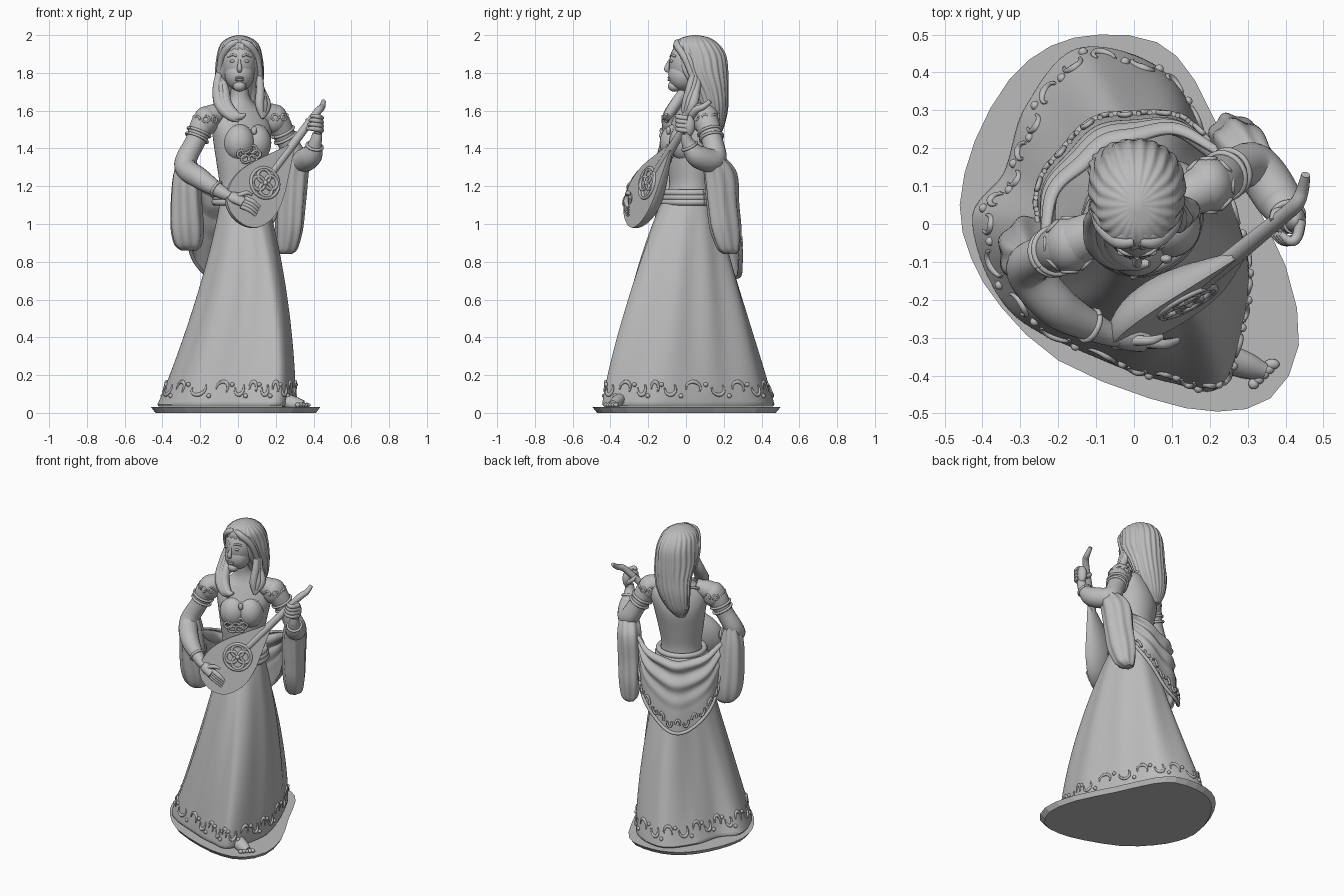
import bpy, bmesh
from math import sin, cos, pi, atan2, radians, floor
from mathutils import Vector

old = bpy.data.objects.get("Cube")
if old:
    bpy.data.objects.remove(old, do_unlink=True)

stone = bpy.data.materials.new("plain grey")
stone.use_nodes = True
GREY = (0.5, 0.5, 0.5, 1)
stone.diffuse_color = GREY
stone.node_tree.nodes["Principled BSDF"].inputs["Base Color"].default_value = GREY

# Body frame: the torso is turned towards the front left
TURN = radians(30)
SIDE = Vector((cos(TURN), sin(TURN), 0))
FRONT = Vector((sin(TURN), -cos(TURN), 0))
UP = Vector((0, 0, 1))


def curve_at(keys, u, closed=False):
    """Smooth curve through keys of any length, u from 0 to 1."""
    n = len(keys)
    t = u * (n if closed else n - 1)
    k = floor(t) if closed else max(0, min(int(t), n - 2))
    f = t - k
    pick = (lambda i: keys[i % n]) if closed else (lambda i: keys[max(0, min(i, n - 1))])
    a, b, c, d = (pick(k + j) for j in (-1, 0, 1, 2))
    return [q + f / 2 * (r - p + f * (2 * p - 5 * q + 4 * r - s + f * (3 * (q - r) + s - p)))
            for p, q, r, s in zip(a, b, c, d)]


def spline(keys, n):
    return [curve_at(keys, i / (n - 1)) for i in range(n)]


def finish(name, bm, smooth=True):
    bmesh.ops.recalc_face_normals(bm, faces=bm.faces)
    mesh = bpy.data.meshes.new(name)
    bm.to_mesh(mesh)
    bm.free()
    mesh.materials.append(stone)
    if smooth:
        mesh.shade_smooth()
        mesh.set_sharp_from_angle(angle=radians(50))
    obj = bpy.data.objects.new(name, mesh)
    bpy.context.collection.objects.link(obj)
    return obj


def surface(name, rows, closed=True, smooth=True):
    bm = bmesh.new()
    grid = [[bm.verts.new(p) for p in row] for row in rows]
    n = len(grid[0])
    for low, high in zip(grid, grid[1:]):
        for j in range(n if closed else n - 1):
            k = (j + 1) % n
            bm.faces.new((low[j], low[k], high[k], high[j]))
    if closed:
        bm.faces.new(grid[0])
        bm.faces.new(grid[-1])
    return finish(name, bm, smooth)


def loft(name, keys, turn=0, folds=0, depth=0, rows=40, sides=72):
    """Stack of ellipses; each key is height, centre x, centre y, radius x, radius y."""
    out = []
    for z, x, y, rx, ry in spline(keys, rows):
        row = []
        for j in range(sides):
            a = 2 * pi * j / sides
            g = 1 + depth * cos(folds * a + 3 * z)
            p, q = abs(rx) * g * cos(a), abs(ry) * g * sin(a)
            row.append((x + p * cos(turn) - q * sin(turn), y + p * sin(turn) + q * cos(turn), z))
        out.append(row)
    return surface(name, out)


def tube(name, keys, n=20, sides=12, flat=1):
    """Round rod along keys of x, y, z, radius."""
    pts = spline(keys, n)
    axis = Vector(pts[1][:3]) - Vector(pts[0][:3])
    side = axis.orthogonal()
    rows = []
    for i, p in enumerate(pts):
        axis = (Vector(pts[min(i + 1, n - 1)][:3]) - Vector(pts[max(i - 1, 0)][:3])).normalized()
        side = (side - axis * side.dot(axis)).normalized()
        other = axis.cross(side)
        rows.append([Vector(p[:3]) + p[3] * (side * cos(2 * pi * j / sides)
                     + other * flat * sin(2 * pi * j / sides)) for j in range(sides)])
    return surface(name, rows)


def ring(name, centre, u, v, thick, n=28):
    keys = [(*(Vector(centre) + u * cos(2 * pi * i / n) + v * sin(2 * pi * i / n)), thick)
            for i in range(n + 1)]
    return tube(name, keys, n + 1, 8)


def ball(name, centre, size):
    bm = bmesh.new()
    bmesh.ops.create_uvsphere(bm, u_segments=28, v_segments=18, radius=1)
    for v in bm.verts:
        v.co = Vector(centre) + Vector([c * s for c, s in zip(v.co, size)])
    return finish(name, bm)


# Base slab with an undercut edge
outline = [(.4, -.11), (.27, .15), (.16, .38), (.06, .48), (-.09, .5), (-.22, .47), (-.33, .38), (-.42, .22),
           (-.46, .05), (-.43, -.09), (-.35, -.22), (-.2, -.36), (.04, -.46), (.22, -.495), (.36, -.46), (.435, -.32)]
edge = [curve_at(outline, i / 32, True) for i in range(32)]
surface("base", [[(x * s, y * s, z) for x, y in edge] for z, s in ((0, .95), (.03, 1))], smooth=False)

# Skirt flares from the waist to an uneven hem
HEM = [(.295, -.08), (.2, .2), (.07, .41), (-.15, .465), (-.29, .31), (-.345, .14),
       (-.43, .01), (-.33, -.23), (-.07, -.365), (.1, -.42), (.225, -.43), (.29, -.25)]


def skirt_point(u, z, grow=1):
    x, y = curve_at(HEM, u, True)
    a = atan2(y, x + .05)
    w = max(0, min(1, (1.14 - z) / 1.1)) ** .95
    bulge = abs(sin(pi * w)) ** .7
    g = grow * (1 + .025 * bulge * cos(9 * a + 2 * w))
    px = .025 + .12 * cos(a) + w * (x - .025 - .12 * cos(a))
    py = .01 + .125 * sin(a) + w * (y - .01 - .125 * sin(a))
    return Vector((px * g + .04 * bulge, py * g - .02 * bulge * (1 - sin(a)), z))


levels = [(1.14 - 1.08 * i / 40, 1) for i in range(41)] + [(.045, 1), (.035, .98), (.035, .9)]
surface("skirt", [[skirt_point(i / 144, z, g) for i in range(144)] for z, g in levels])

# Scrolls and beads along the hem
for i in range(26):
    u, flip = i / 26, 1 if i % 2 else -1
    path = [(*skirt_point(u + .011 * cos(a), .13 + flip * .035 * sin(a), 1.003), .011 - .0025 * abs(k - 3))
            for k, a in enumerate([-.6 + .65 * m for m in range(7)])]
    tube("hem_scroll", path, 14, 8)
    ball("hem_bead", skirt_point(u + .019, .12 + flip * .03, 1.003), (.012, .012, .012))

# Bare foot with toes
tube("foot", [(.17, -.3, .09, .04), (.24, -.35, .07, .042), (.3, -.375, .052, .038), (.345, -.39, .044, .024)], flat=.8)
for i in range(5):
    ball("toe", (.364 - .012 * i, -.37 - .013 * i, .042), (.02 - .0015 * i, .014, .012))

# Torso, neck and bust
loft("torso", [(1.1, .025, .01, .14, .13), (1.2, .02, .02, .122, .105), (1.32, .02, .025, .138, .118),
               (1.44, .02, .035, .158, .128), (1.52, .02, .045, .172, .108), (1.58, .02, .05, .155, .085),
               (1.63, .015, .05, .085, .065), (1.68, .01, .04, .05, .05), (1.76, .005, .03, .045, .05)], TURN)
CHEST = Vector((.02, .02, 1.43))
for s in (-1, 1):
    ball("bust", CHEST + FRONT * .058 + SIDE * .05 * s, (.084, .084, .1))

# Sash, neckline, pendant and lace clasp
for z, r in ((1.165, .14), (1.14, .145), (1.115, .148)):
    ring("waist_sash", (.022, .015, z), SIDE * r, FRONT * (r - .012), .018)
neck = [(*(Vector((.018, .045, 1.57)) + SIDE * .135 * cos(a) + FRONT * .115 * sin(a) - UP * .07 * sin(a)), .009)
        for a in [2 * pi * i / 24 for i in range(25)]]
tube("neckline_trim", neck, 60, 8)
ball("pendant", CHEST + FRONT * .13 + UP * .065, (.016, .012, .022))
for i in range(6):
    a = i * pi / 3
    spot = CHEST + FRONT * .128 - UP * .06 + SIDE * (.045 * cos(a) - .03) + UP * .03 * sin(a)
    ring("lace_loop", spot, SIDE * .025, UP * .02, .007, 14)

# Head and face
ball("head", (.008, .03, 1.85), (.094, .12, .135))
ball("jaw", (.008, -.014, 1.79), (.078, .08, .085))
ball("chin", (.008, -.06, 1.73), (.034, .036, .03))
tube("nose", [(.008, -.087, 1.87, .006), (.008, -.094, 1.85, .009), (.008, -.102, 1.82, .014), (.008, -.09, 1.808, .009)])
for z in (1.775, 1.763):
    ball("lip", (.008, -.086, z), (.024, .012, .007))
for s in (-1, 1):
    ball("eye", (.008 + s * .036, -.075, 1.862), (.016, .01, .008))
    tube("brow", [(.008 + s * x, y, z, .006) for x, y, z in
                  ((.014, -.081, 1.887), (.035, -.075, 1.896), (.06, -.054, 1.886))])

# Long combed hair with swept sides and locks over the shoulders
loft("hair", [(2, .008, .05, .012, .015), (1.985, .008, .05, .06, .075), (1.95, .008, .055, .1, .12),
              (1.89, .008, .075, .118, .136), (1.8, .008, .09, .127, .132), (1.7, .005, .128, .12, .096),
              (1.6, -.01, .145, .11, .075), (1.5, -.035, .14, .075, .055), (1.44, -.05, .13, .03, .025)],
     folds=22, depth=.025, rows=60, sides=176)
for s in (-1, 1):
    for k in range(4):
        d = .02 * k
        tube("side_swept_lock", [(.008 + s * .006, -.045 + d, 1.965 + d / 4, .014), (.008 + s * .05, -.045 + d, 1.945, .02),
                                 (.008 + s * .094, -.005 + d, 1.88, .019), (.008 + s * .108, .035 + d, 1.78, .016)])
for k in range(3):
    d = .018 * k
    tube("right_lock", [(-.1, .03 + d, 1.8, .018), (-.11 + d, 0, 1.72, .025), (-.095 + d, -.06, 1.63, .03),
                        (-.04 + d, -.1, 1.57, .024), (.005 + d, -.105, 1.545 + d, .008)])
    tube("left_lock", [(.11, .04 + d, 1.8, .018), (.118, .02 + d, 1.72, .022), (.115 + d, d, 1.63, .024), (.13, -.01, 1.56, .008)])

# Arms with capped shoulders and cuffs
right_arm = [(-.07, 0, 1.6, .045), (-.17, -.055, 1.55, .066), (-.225, -.08, 1.44, .054), (-.28, -.12, 1.31, .058),
             (-.2, -.22, 1.24, .056), (-.09, -.28, 1.17, .036), (-.04, -.3, 1.145, .026)]
left_arm = [(.11, .06, 1.6, .045), (.195, .1, 1.56, .066), (.26, .14, 1.44, .056), (.32, .15, 1.34, .062),
            (.385, .06, 1.36, .06), (.41, .01, 1.43, .034), (.42, 0, 1.48, .026)]
for name, arm, puff in (("right", right_arm, (-.17, -.055, 1.545)), ("left", left_arm, (.197, .102, 1.555))):
    tube(name + "_arm", arm, 48, 20)
    ball(name + "_shoulder_cap", puff, (.066, .074, .078))
    for u, r in ((.27, .062), (.31, .06), (.79, .042)):
        here, ahead = Vector(curve_at(arm, u)[:3]), Vector(curve_at(arm, u + .02)[:3])
        across = (ahead - here).orthogonal().normalized()
        ring(name + "_sleeve_band", here, across * r, (ahead - here).normalized().cross(across) * r, .008)
    for i in range(8):
        a = i * pi / 4
        spot = Vector(puff) + Vector((.064 * cos(a), .07 * sin(a), .01))
        ring(name + "_cap_trim", spot, Vector((-sin(a), cos(a), 0)) * .018, UP * .016, .006, 12)

# Hanging sleeves
loft("right_hanging_sleeve", [(1.36, -.27, -.1, .04, .05), (1.25, -.275, -.095, .068, .075), (1.1, -.275, -.08, .08, .085),
                              (.97, -.27, -.065, .085, .085), (.89, -.265, -.055, .07, .07), (.86, -.26, -.05, .04, .04)],
     TURN, 7, .06)
loft("left_hanging_sleeve", [(1.37, .33, .13, .05, .06), (1.27, .295, .18, .07, .09), (1.1, .28, .195, .07, .088),
                             (.97, .27, .21, .066, .085), (.87, .26, .225, .052, .06), (.84, .25, .235, .03, .035)],
     TURN, 7, .06)


# Shawl slung behind the back from elbow to elbow
def shawl_point(u, v, out=0):
    a = pi * u
    s = sin(a) ** 1.3 if 0 < u < 1 else 0
    r = .27 + s * (-.08 + .08 * v ** .5) + .018 * sin(v * 24) * max(0, 1 - 1.4 * v) + out
    top, bottom = 1.27 - .1 * s, 1.12 - .4 * s
    flat = -SIDE * cos(a) - FRONT * sin(a)
    return Vector((.015, .025, top + v * (bottom - top))) + flat * (r + .006 * cos(24 * u))


cloth = surface("shawl", [[shawl_point(i / 80, j / 40) for i in range(81)] for j in range(41)], closed=False)
cloth.modifiers.new("thickness", "SOLIDIFY").thickness = .014
tube("shawl_edge", [(*shawl_point(i / 40, 1), .011) for i in range(41)], 80, 8)
for i in range(13):
    u, flip = .14 + .06 * i, 1 if i % 2 else -1
    tube("shawl_scroll", [(*shawl_point(u + .018 * cos(a), .86 + flip * .06 * sin(a), .008), .007)
                          for a in [.7 * m for m in range(6)]], 12, 8)

# Lute: flat face, round bowl, neck and bent pegbox
ALONG = Vector((.54, .44, .72)).normalized()
FACE = Vector((.45, -.86, .2))
FACE = (FACE - ALONG * FACE.dot(ALONG)).normalized()
ACROSS = FACE.cross(ALONG)
LUTE = Vector((.1, -.228, 1.165))
rows = []
for t, h in spline([(-.2, .01), (-.19, .06), (-.15, .115), (-.07, .148), (.02, .148), (.11, .122), (.2, .082),
                    (.28, .045), (.33, .024)], 44):
    rows.append([LUTE + ALONG * t + ACROSS * h * cos(a) + FACE * (h * .65 * sin(a) if sin(a) < 0 else .008 * (sin(a) > .05))
                 for a in [2 * pi * j / 48 for j in range(48)]])
surface("lute_body", rows)
neck_keys = [(*(LUTE + ALONG * t - FACE * .008), r) for t, r in ((.1, .024), (.3, .024), (.45, .022), (.56, .02))]
tube("lute_neck", neck_keys + [(.43, .055, 1.605, .02), (.445, .09, 1.62, .017), (.453, .13, 1.65, .012)], 40)
rose = LUTE + ALONG * .07 + FACE * .01
ring("rosette_rim", rose, ALONG * .082, ACROSS * .082, .009)
for i in range(4):
    a = pi / 4 + i * pi / 2
    ring("rosette_knot", rose + (ALONG * cos(a) + ACROSS * sin(a)) * .037, ALONG * .036, ACROSS * .036, .009)
ball("rosette_boss", rose, (.016, .016, .016))

# Hands: one plucks the strings, one grips the neck
tube("right_palm", [(-.07, -.285, 1.16, .026), (-.02, -.304, 1.14, .034), (.03, -.314, 1.115, .03)], flat=.7)
for i in range(4):
    d = .014 * i
    tube("right_finger", [(.015 + d / 2, -.314, 1.095 + d, .013), (.06 + d / 2, -.317, 1.075 + d, .013),
                          (.095 + d / 2, -.307, 1.045 + d, .008)], 12)
tube("right_thumb", [(0, -.307, 1.15, .014), (.045, -.307, 1.165, .012), (.075, -.297, 1.155, .007)], 12)
ball("left_palm", (.425, .012, 1.52), (.028, .036, .058))
for i in range(4):
    d = .022 * i
    tube("left_finger", [(.44, .01, 1.495 + d, .015), (.43, -.035, 1.5 + d, .014),
                         (.395 + d / 4, -.045, 1.505 + d, .013), (.365 + d / 3, -.025, 1.505 + d, .008)], 14)
tube("left_thumb", [(.41, .03, 1.5, .014), (.375, .03, 1.53, .013), (.365, .01, 1.555, .007)], 12)
